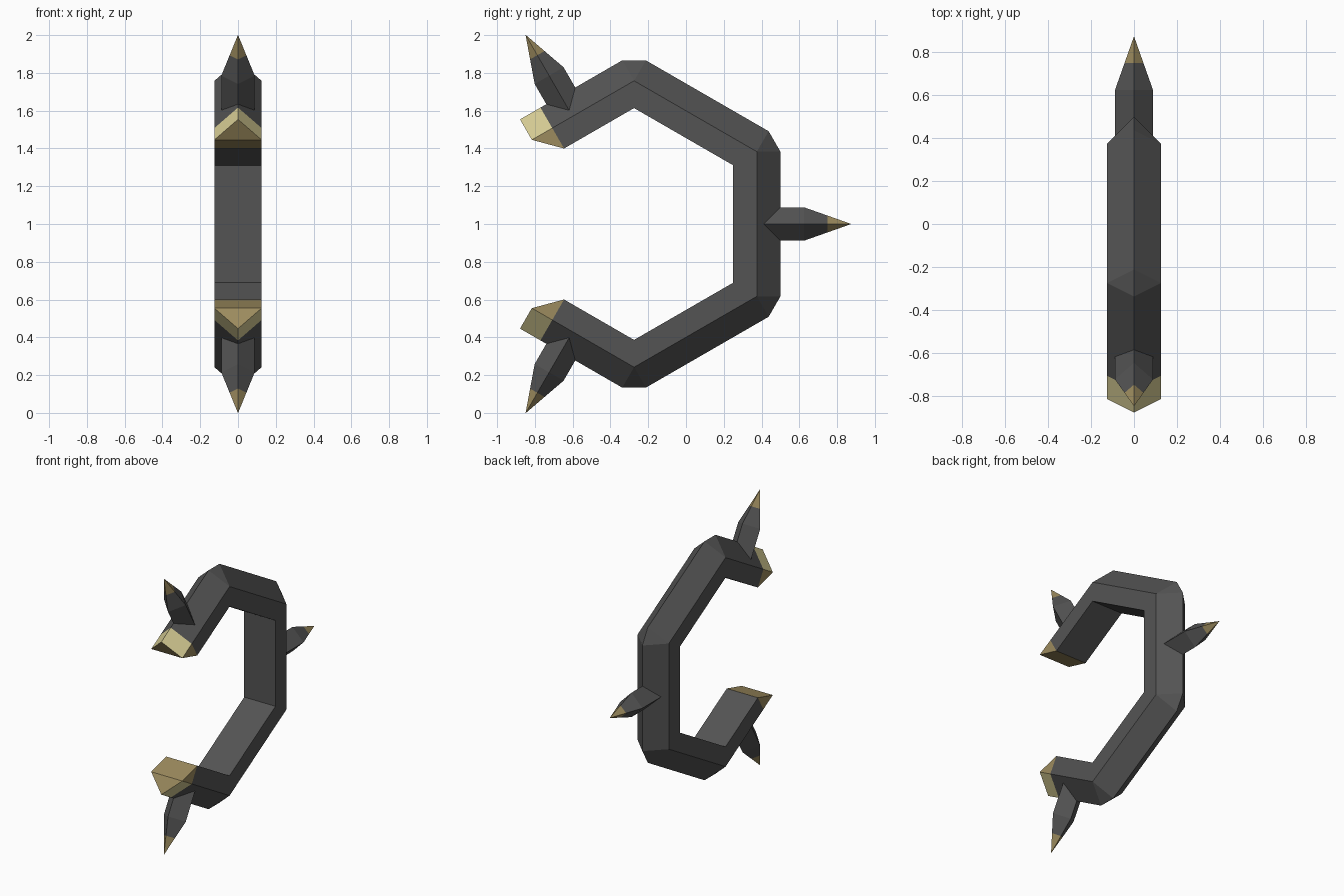
import bpy, bmesh, math
from mathutils import Vector

if "Cube" in bpy.data.objects:
    bpy.data.objects.remove(bpy.data.objects["Cube"])


def material(name, rgb):
    m = bpy.data.materials.new(name)
    m.diffuse_color = (*rgb, 1)
    m.use_nodes = True
    m.node_tree.nodes["Principled BSDF"].inputs["Base Color"].default_value = m.diffuse_color
    return m


GREY = material("dark grey", (0.088, 0.088, 0.088))
GOLD = material("dull gold", (0.332, 0.258, 0.112))
PALE = material("pale gold", (0.687, 0.617, 0.301))
W = 0.125                                   # half width of the frame bar


def finish(bm, name, mats):
    bmesh.ops.recalc_face_normals(bm, faces=bm.faces)
    mesh = bpy.data.meshes.new(name)
    bm.to_mesh(mesh)
    bm.free()
    for m in mats:
        mesh.materials.append(m)
    obj = bpy.data.objects.new(name, mesh)
    bpy.context.collection.objects.link(obj)
    return obj


class Builder:
    """Adds faces from points, sharing vertices and dropping collapsed faces."""
    def __init__(self):
        self.bm, self.cache = bmesh.new(), {}

    def face(self, points, mat=0):
        verts = []
        for p in points:
            key = tuple(round(c, 4) for c in p)
            if key not in self.cache:
                self.cache[key] = self.bm.verts.new(p)
            if self.cache[key] not in verts:
                verts.append(self.cache[key])
        if len(verts) > 2:
            self.bm.faces.new(verts).material_index = mat


# Bar centre line in (y, z): open hexagon, upper half mirrored about z = 1
half = [(-0.708, 1.508), (-0.275, 1.758), (0.375, 1.383)]
path = [Vector(p) for p in half] + [Vector((y, 2 - z)) for y, z in reversed(half)]
dirs = [(b - a).normalized() for a, b in zip(path, path[1:])]
outs = [Vector((-d.y, d.x)) for d in dirs]  # outward normal of each segment


def ring(mid, inner, ridge):
    pts = ((-W, inner), (W, inner), (W, mid), (0, ridge), (-W, mid))
    return [Vector((x, p.x, p.y)) for x, p in pts]


# Two rings per corner: shared inside edge, separate ridge points
rings = []
for i, p in enumerate(path):
    near = [outs[j] for j in (i - 1, i) if 0 <= j < len(outs)]
    mitre = sum(near, Vector((0, 0))).normalized()
    inner = p - mitre * (W / mitre.dot(near[0]))
    rings += [ring(p, inner, p + n * W) for n in near]

# Slanted end tips: outer part pushed on, inside edge stays
first, last = -dirs[0] * W, dirs[-1] * W


def tip_ring(r, shift):
    s = Vector((0, shift.x, shift.y))
    return [v + s if k > 1 else v.copy() for k, v in enumerate(r)]


rings = [tip_ring(rings[0], first)] + rings + [tip_ring(rings[-1], last)]

# Frame bar
b = Builder()
for i, (r, s) in enumerate(zip(rings, rings[1:])):
    at_end = i in (0, len(rings) - 2)
    for k in range(5):
        n = (k + 1) % 5
        mat = 0 if not at_end else 2 if k in (2, 3) else 1
        b.face([r[k], r[n], s[n], s[k]], mat)
for r in (rings[0], rings[-1]):
    b.face([r[2], r[3], r[4]], 1)
    b.face([r[0], r[1], r[2], r[4]], 1)
finish(b.bm, "frame_bar", (GREY, GOLD, PALE))


def spike(name, base, out):
    """Four-sided spike seated astride the bar's ridge."""
    R = 0.0884
    out = out.normalized()
    side = Vector((-out.y, out.x))

    def loop(h, r, drop=0.0):
        result = []
        for k in range(4):
            c, s = (1, 0, -1, 0)[k] * r, (0, 1, 0, -1)[k] * r
            q = base + out * (h - (drop if k % 2 == 0 else 0)) + side * s
            result.append(Vector((c, q.x, q.y)))
        return result

    sb = Builder()
    loops = [loop(0, R, R), loop(0.125, R), loop(0.25, R / 2), loop(0.375, 0)]
    for i, (r, s) in enumerate(zip(loops, loops[1:])):
        for k in range(4):
            n = (k + 1) % 4
            sb.face([r[k], r[n], s[n], s[k]], 1 if i == 2 else 0)
    finish(sb.bm, name, (GREY, GOLD))


# Spikes: back, upper, lower
up = Vector((-0.5, math.sqrt(0.75)))
seat = Vector((-0.662, 1.677))
spike("back_spike", Vector((0.5, 1.0)), Vector((1, 0)))
spike("upper_spike", seat, up)
spike("lower_spike", Vector((seat.x, 2 - seat.y)), Vector((up.x, -up.y)))
